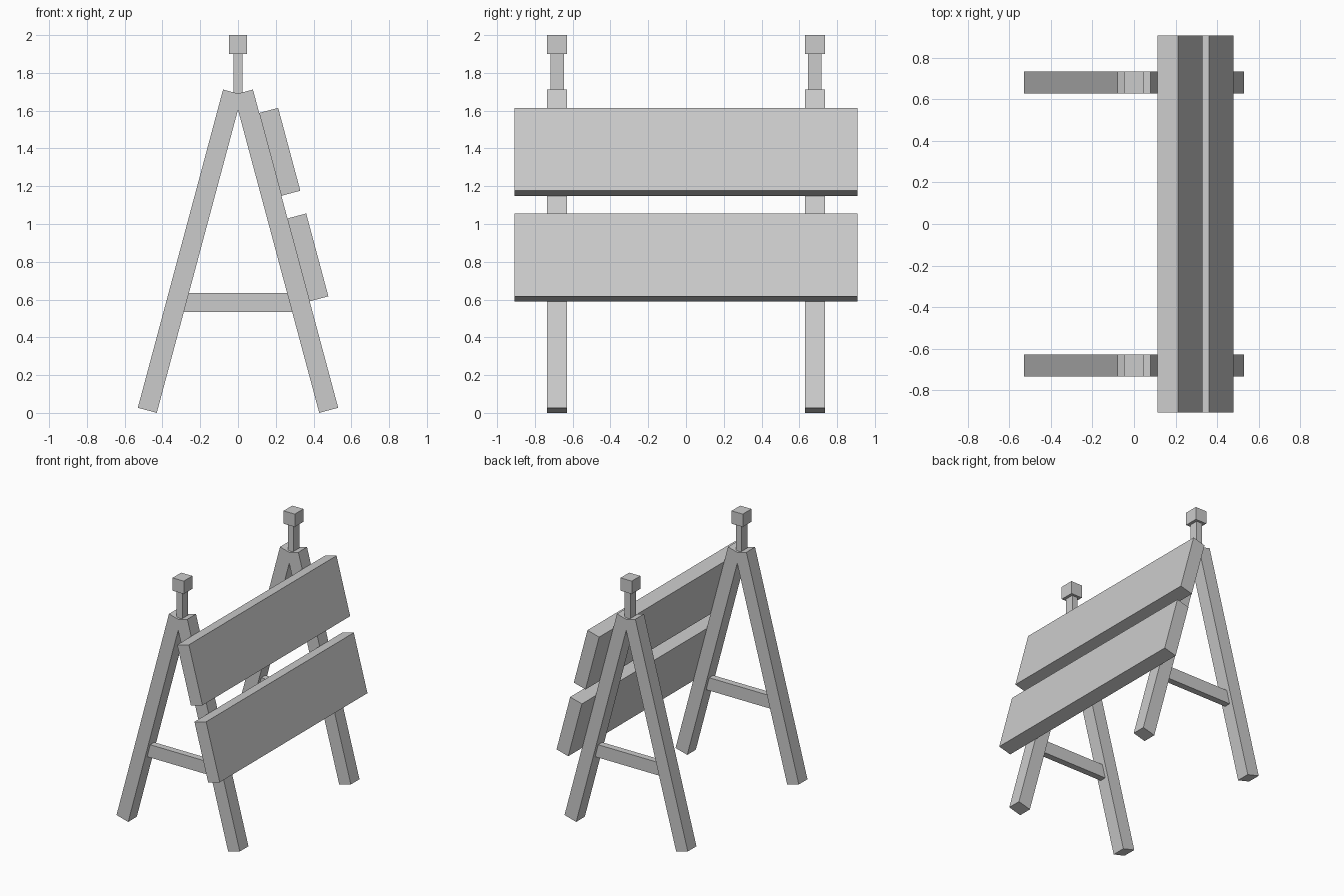
import bpy
from math import radians

if "Cube" in bpy.data.objects:
    bpy.data.objects.remove(bpy.data.objects["Cube"])

TILT = radians(15)


def box(name, size, loc, tilt=0.0):
    """Box with given dimensions, leaning about the y axis."""
    bpy.ops.mesh.primitive_cube_add(size=1, location=loc, rotation=(0, tilt, 0))
    ob = bpy.context.object
    ob.name = name
    ob.scale = size
    bpy.ops.object.transform_apply(location=False, rotation=False, scale=True)
    return ob


# Two A-frame trestles, each with a crossbar, a post and a block lamp on top
for end, y in (("front", -0.682), ("back", 0.682)):
    for side, s in (("left", -1), ("right", 1)):
        box(f"{end}_{side}_leg", (0.104, 0.106, 1.744), (s * 0.2545, y, 0.856), -s * TILT)
    box(f"{end}_crossbar", (0.58, 0.05, 0.10), (0, y, 0.585))
    box(f"{end}_post", (0.05, 0.07, 0.24), (0, y, 1.79))
    box(f"{end}_lamp_block", (0.096, 0.106, 0.10), (0, y, 1.95))

# Two barrier boards lying flush on the right-hand legs
for name, x, z in (("upper_board", 0.221, 1.382), ("lower_board", 0.3695, 0.823)):
    box(name, (0.104, 1.814, 0.454), (x, 0, z), -TILT)
